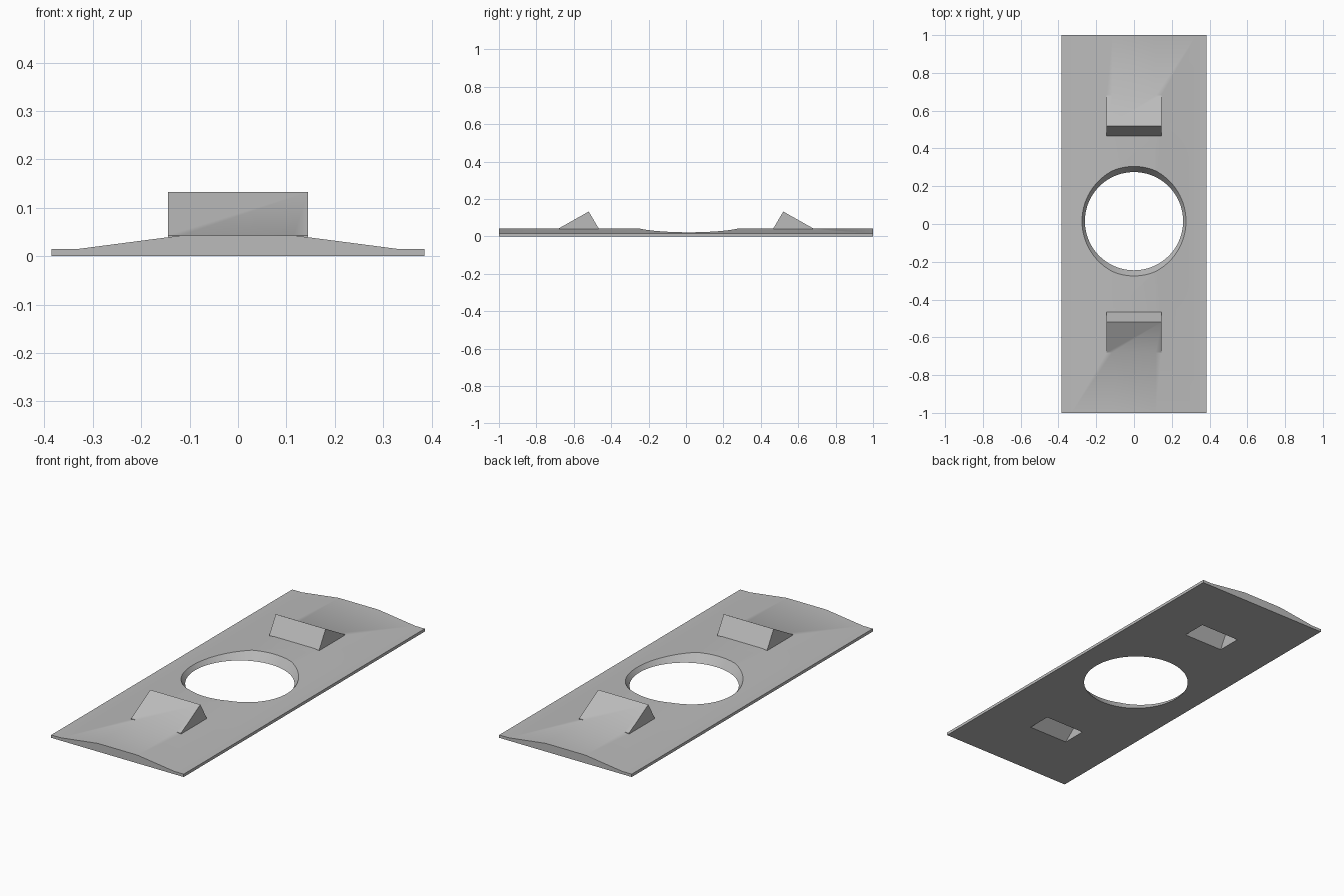
import bpy
import bmesh
import math
from mathutils import Matrix

cube = bpy.data.objects.get("Cube")
if cube:
    bpy.data.objects.remove(cube, do_unlink=True)

grey = bpy.data.materials.new("plain grey")
grey.use_nodes = True
colour = (0.5, 0.5, 0.5, 1)
grey.diffuse_color = colour
grey.node_tree.nodes["Principled BSDF"].inputs["Base Color"].default_value = colour


def add_object(name, bm):
    bmesh.ops.recalc_face_normals(bm, faces=bm.faces)
    mesh = bpy.data.meshes.new(name)
    bm.to_mesh(mesh)
    bm.free()
    mesh.materials.append(grey)
    obj = bpy.data.objects.new(name, mesh)
    bpy.context.collection.objects.link(obj)
    return obj


def prism(name, points, direction):
    """Sweep a closed profile along a direction."""
    bm = bmesh.new()
    face = bm.faces.new([bm.verts.new(p) for p in points])
    moved = bmesh.ops.extrude_face_region(bm, geom=[face])["geom"]
    verts = [g for g in moved if isinstance(g, bmesh.types.BMVert)]
    bmesh.ops.translate(bm, vec=direction, verts=verts)
    return add_object(name, bm)


def wedge(name, half_width, profile, side):
    points = [(-half_width, side * y, z) for y, z in profile]
    return prism(name, points, (2 * half_width, 0, 0))


def combine(target, tool, operation):
    mod = target.modifiers.new(operation.lower(), "BOOLEAN")
    mod.operation = operation
    mod.solver = "EXACT"
    mod.object = tool
    bpy.context.view_layer.objects.active = target
    bpy.ops.object.modifier_apply(modifier=mod.name)
    bpy.data.objects.remove(tool, do_unlink=True)


# Long plate with a raised middle and thin side edges
half = [(0.385, 0), (0.385, 0.015), (0.33, 0.015), (0.115, 0.043)]
outline = half + [(-x, z) for x, z in reversed(half)]
plate = prism("base_plate", [(x, -1, z) for x, z in outline], (0, 2, 0))

# Ramped catches, hollowed from underneath
catch_profile = [(0.467, 0.043), (0.52, 0.133), (0.68, 0.043), (0.68, 0.02), (0.467, 0.02)]
pocket_profile = [(0.54, 0), (0.58, 0.076), (0.67, 0), (0.67, -0.02), (0.54, -0.02)]
for side in (-1, 1):
    combine(plate, wedge("catch", 0.145, catch_profile, side), "UNION")
    combine(plate, wedge("pocket", 0.115, pocket_profile, side), "DIFFERENCE")

# Tapered round opening, slightly behind the middle
low, high = -0.05, 0.1
taper = 0.03 / 0.043
bm = bmesh.new()
bmesh.ops.create_cone(
    bm, cap_ends=True, segments=96,
    radius1=0.26 + taper * low, radius2=0.26 + taper * high, depth=high - low,
    matrix=Matrix.Translation((0, 0.015, (low + high) / 2)))
combine(plate, add_object("opening", bm), "DIFFERENCE")

# Soft shading over the gentle slopes
bpy.ops.object.select_all(action="DESELECT")
plate.select_set(True)
bpy.context.view_layer.objects.active = plate
bpy.ops.object.shade_smooth_by_angle(angle=math.radians(30))
